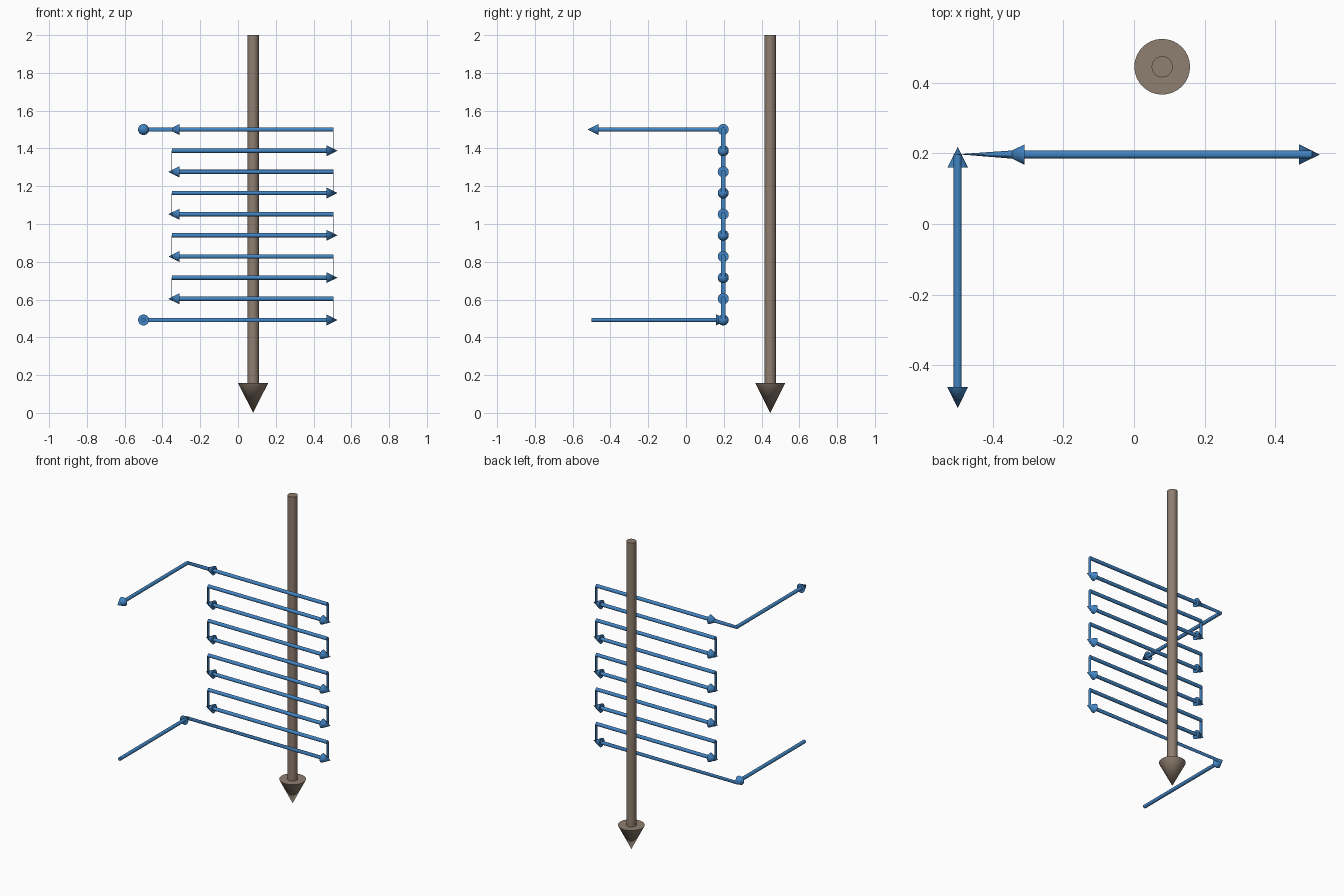
import bpy, bmesh, math
from mathutils import Vector, Matrix

if "Cube" in bpy.data.objects:
    bpy.data.objects.remove(bpy.data.objects["Cube"])

SIDES = 32
R_TUBE, R_HEAD, HEAD = 0.0113, 0.029, 0.059
Y_ROW, X_LEFT, X_RIGHT, X_CORNER = 0.197, -0.35, 0.505, -0.5
Z0, STEP, ROWS = 0.492, 0.112, 10


def material(name, rgb):
    m = bpy.data.materials.new(name)
    m.diffuse_color = (*rgb, 1)
    m.use_nodes = True
    m.node_tree.nodes["Principled BSDF"].inputs["Base Color"].default_value = m.diffuse_color
    return m


blue = material("blue", (0.055, 0.235, 0.55))
brown = material("warm_grey", (0.275, 0.209, 0.162))


def finish(bm, name, mat):
    bmesh.ops.recalc_face_normals(bm, faces=bm.faces)
    me = bpy.data.meshes.new(name)
    bm.to_mesh(me)
    bm.free()
    me.materials.append(mat)
    ob = bpy.data.objects.new(name, me)
    bpy.context.collection.objects.link(ob)
    bpy.context.view_layer.objects.active = ob
    ob.select_set(True)
    bpy.ops.object.shade_smooth_by_angle(angle=math.radians(35))
    ob.select_set(False)
    return ob


def tube(name, a, side_a, b, side_b):
    """Round tube between two upright rings, each with its own sideways axis."""
    bm = bmesh.new()
    rings = []
    for centre, side in ((a, side_a), (b, side_b)):
        ring = []
        for i in range(SIDES):
            t = 2 * math.pi * i / SIDES
            off = Vector(side) * math.cos(t) + Vector((0, 0, math.sin(t)))
            ring.append(bm.verts.new(Vector(centre) + off * R_TUBE))
        rings.append(ring)
    r, s = rings
    for i in range(SIDES):
        j = (i + 1) % SIDES
        bm.faces.new((r[i], r[j], s[j], s[i]))
    bm.faces.new(r)
    bm.faces.new(s)
    finish(bm, name, blue)


def cone(name, base, direction, length, r1, r2, mat):
    d = Vector(direction).normalized()
    bm = bmesh.new()
    rot = d.to_track_quat('Z', 'Y').to_matrix().to_4x4()
    mid = Vector(base) + d * length / 2
    bmesh.ops.create_cone(bm, cap_ends=True, segments=SIDES, radius1=r1, radius2=r2,
                          depth=length, matrix=Matrix.Translation(mid) @ rot)
    finish(bm, name, mat)


def strip(name, x, z_low, z_high):
    """Flat upright link between two rows."""
    bm = bmesh.new()
    m = Matrix.Translation((x, Y_ROW, (z_low + z_high) / 2)) @ Matrix.Diagonal(
        (0.002, 2 * R_TUBE, z_high - z_low, 1))
    bmesh.ops.create_cube(bm, size=1, matrix=m)
    finish(bm, name, blue)


ALONG_Y, ALONG_X = (1, 0, 0), (0, -1, 0)   # sideways axes of the rings
z_top = Z0 + STEP * (ROWS - 1)

# Rows of the winding path, alternating in direction
for k in range(ROWS):
    z = Z0 + STEP * k
    right = k % 2 == 0
    if k == 0:
        tube("row_0", (X_CORNER, Y_ROW, z), ALONG_Y, (X_RIGHT, Y_ROW, z), ALONG_X)
    else:
        tube(f"row_{k}", (X_LEFT, Y_ROW, z), ALONG_X, (X_RIGHT, Y_ROW, z), ALONG_X)
    sign = 1 if right else -1
    cone(f"row_head_{k}", (0.468 if right else -0.31, Y_ROW, z), (sign, 0, 0),
         HEAD, R_HEAD, 0, blue)
    if k < ROWS - 1:
        strip(f"row_link_{k}", X_RIGHT if right else X_LEFT, z, z + STEP)

# Inlet at the bottom
tube("inlet", (X_CORNER, -0.5, Z0), ALONG_Y, (X_CORNER, Y_ROW, Z0), ALONG_Y)
cone("inlet_head", (X_CORNER, 0.16, Z0), (0, 1, 0), HEAD, R_HEAD, 0, blue)

# Outlet at the top, with the flattened turn leading into it
tube("outlet_turn", (X_LEFT, Y_ROW, z_top), ALONG_X, (X_CORNER, Y_ROW, z_top), ALONG_Y)
tube("outlet", (X_CORNER, Y_ROW, z_top), ALONG_Y, (X_CORNER, -0.5, z_top), ALONG_Y)
cone("outlet_head", (X_CORNER, -0.463, z_top), (0, -1, 0), HEAD, R_HEAD, 0, blue)

# Large downward arrow
cone("large_arrow_shaft", (0.08, 0.446, 0.155), (0, 0, 1), 1.845, 0.03, 0.03, brown)
cone("large_arrow_head", (0.08, 0.446, 0.157), (0, 0, -1), 0.157, 0.079, 0, brown)
